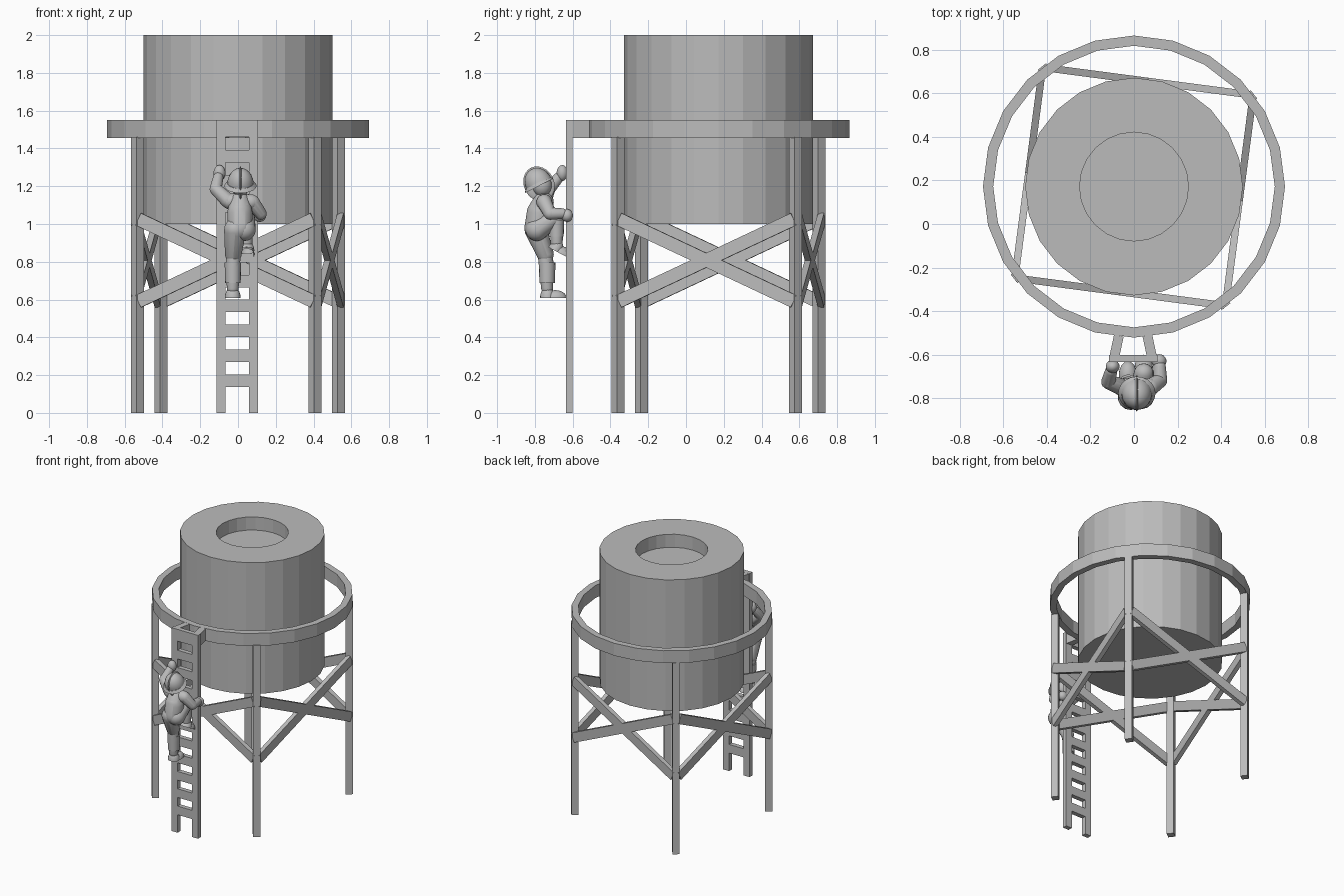
import bpy, bmesh, math
from mathutils import Vector, Matrix

old = bpy.data.objects.get("Cube")
if old:
    bpy.data.objects.remove(old, do_unlink=True)

GREY = (0.5, 0.5, 0.5, 1)
mat = bpy.data.materials.new("plain grey")
mat.use_nodes = True
mat.diffuse_color = GREY
mat.node_tree.nodes["Principled BSDF"].inputs["Base Color"].default_value = GREY

CY = 0.172          # tower axis in y
SIDES = 24


def finish(name, bm, smooth=False):
    bmesh.ops.recalc_face_normals(bm, faces=bm.faces)
    me = bpy.data.meshes.new(name)
    bm.to_mesh(me)
    bm.free()
    ob = bpy.data.objects.new(name, me)
    bpy.context.collection.objects.link(ob)
    me.materials.append(mat)
    if smooth:
        bpy.ops.object.select_all(action='DESELECT')
        ob.select_set(True)
        bpy.context.view_layer.objects.active = ob
        bpy.ops.object.shade_smooth_by_angle(angle=math.radians(40))
    return ob


def add_box(bm, center, size, rot=Matrix()):
    m = Matrix.Translation(center) @ rot @ Matrix.Diagonal((*size, 1))
    bmesh.ops.create_cube(bm, size=1, matrix=m)


def lathe(name, profile, closed=False):
    """Spin (radius, z) points around the tower axis."""
    bm = bmesh.new()
    rings = []
    for r, z in profile:
        ring = []
        for i in range(SIDES):
            a = math.tau * i / SIDES
            ring.append(bm.verts.new((r * math.cos(a), CY + r * math.sin(a), z)))
        rings.append(ring)
    pairs = list(zip(rings, rings[1:]))
    if closed:
        pairs.append((rings[-1], rings[0]))
    else:
        bm.faces.new(rings[0])
        bm.faces.new(rings[-1])
    for a, b in pairs:
        for i in range(SIDES):
            j = (i + 1) % SIDES
            bm.faces.new((a[i], a[j], b[j], b[i]))
    return finish(name, bm)


def limb(name, points):
    """Rounded tapering segments through (x, y, z, radius) points."""
    bm = bmesh.new()
    for p, q in zip(points, points[1:]):
        verts = []
        for x, y, z, r in (p, q):
            verts += bmesh.ops.create_uvsphere(
                bm, u_segments=14, v_segments=10, radius=r,
                matrix=Matrix.Translation((x, y, z)))["verts"]
        faces = {f for v in verts for f in v.link_faces}
        bmesh.ops.delete(bm, geom=list(faces), context='FACES_ONLY')
        res = bmesh.ops.convex_hull(bm, input=verts)
        junk = {g for k in ("geom_interior", "geom_unused") for g in res[k]
                if isinstance(g, bmesh.types.BMVert)}
        bmesh.ops.delete(bm, geom=list(junk), context='VERTS')
    return finish(name, bm, True)


def ball(name, center, size, tilt=0):
    bm = bmesh.new()
    m = (Matrix.Translation(center) @ Matrix.Rotation(math.radians(tilt), 4, 'X')
         @ Matrix.Diagonal((*size, 1)))
    bmesh.ops.create_uvsphere(bm, u_segments=18, v_segments=12, radius=1, matrix=m)
    return finish(name, bm, True)


# Tank with a round recess in its lid, and the hoop around it
lathe("tank", [(0.5, 1.0), (0.5, 2.0), (0.25, 2.0), (0.25, 1.9)])
lathe("hoop", [(0.694, 1.455), (0.694, 1.55), (0.647, 1.55), (0.647, 1.455)], True)

# Four legs, turned to face outward, and crossed braces between them
legs, braces = bmesh.new(), bmesh.new()
for k in range(4):
    a = math.radians(-52.5 + 90 * k)
    turn = Matrix.Rotation(a, 4, 'Z')
    pos = turn @ Vector((0.67, 0, 0.73)) + Vector((0, CY, 0))
    add_box(legs, pos, (0.05, 0.05, 1.46), turn)
    side = Matrix.Rotation(a + math.pi / 4, 4, 'Z')
    mid = side @ Vector((0.488, 0, 0.808)) + Vector((0, CY, 0))
    for s in (-1, 1):
        tilt = side @ Matrix.Rotation(s * math.radians(25), 4, 'X')
        add_box(braces, mid, (0.033, 1.03, 0.07), tilt)
finish("legs", legs)
finish("braces", braces)

# Ladder: rails, rungs, and two arms reaching the hoop
bm = bmesh.new()
LX, LY, LD = -0.004, -0.618, 0.034
for s in (-1, 1):
    add_box(bm, (LX + s * 0.086, LY, 0.775), (0.05, LD, 1.55))
    arm = Matrix.Rotation(s * math.radians(12), 4, 'Z')
    add_box(bm, (LX + s * 0.076, -0.562, 1.503), (0.045, 0.1, 0.093), arm)
for k in range(10):
    add_box(bm, (LX, LY, 0.17 + 0.132 * k), (0.13, LD, 0.066))
add_box(bm, (LX, LY, 1.505), (0.13, LD, 0.09))
finish("ladder", bm)

# Climber's body and head
limb("torso", [(0.01, -0.79, 0.98, 0.066), (0.01, -0.775, 1.06, 0.068),
               (0.01, -0.755, 1.115, 0.055)])
limb("shoulders", [(-0.045, -0.75, 1.12, 0.042), (0.07, -0.75, 1.115, 0.042)])
limb("neck", [(0.01, -0.755, 1.13, 0.032), (0.01, -0.765, 1.19, 0.032)])
ball("head", (0.012, -0.762, 1.205), (0.05, 0.052, 0.06))

# Helmet: domed cap, tilted brim and a crest
HC = Vector((0.013, -0.778, 1.212))
TILT = Matrix.Rotation(math.radians(27), 4, 'X')
bm = bmesh.new()
bmesh.ops.create_uvsphere(bm, u_segments=20, v_segments=12, radius=1,
                          matrix=Matrix.Diagonal((0.07, 0.073, 0.088, 1)))
bmesh.ops.bisect_plane(bm, geom=bm.verts[:] + bm.edges[:] + bm.faces[:],
                       plane_co=(0, 0, 0), plane_no=(0, 0, 1), clear_inner=True)
bmesh.ops.create_cone(bm, cap_ends=True, segments=20, radius1=0.086, radius2=0.07,
                      depth=0.018, matrix=Matrix.Translation((0, -0.004, 0)))
bmesh.ops.transform(bm, matrix=Matrix.Translation(HC) @ TILT, verts=bm.verts)
finish("helmet", bm, True)
ball("helmet_crest", HC, (0.011, 0.08, 0.096), 27)

# Raised arm on one side, lower arm holding the rail on the other
limb("raised_arm", [(-0.055, -0.75, 1.125, 0.04), (-0.118, -0.725, 1.185, 0.033),
                    (-0.105, -0.675, 1.245, 0.028)])
ball("raised_hand", (-0.098, -0.655, 1.27), (0.032, 0.03, 0.042))
limb("lower_arm", [(0.075, -0.75, 1.115, 0.04), (0.12, -0.72, 1.055, 0.033),
                   (0.118, -0.655, 1.055, 0.028)])
ball("lower_hand", (0.115, -0.63, 1.045), (0.034, 0.032, 0.034))

# Straight leg with a wide cuff
limb("straight_thigh", [(-0.015, -0.795, 0.97, 0.06), (-0.025, -0.745, 0.84, 0.045)])
limb("straight_shin", [(-0.025, -0.745, 0.84, 0.04), (-0.028, -0.735, 0.66, 0.032)])
# Bent leg stepping up
limb("bent_thigh", [(0.035, -0.79, 0.97, 0.06), (0.045, -0.685, 1.04, 0.045)])
limb("bent_shin", [(0.045, -0.685, 1.04, 0.038), (0.045, -0.685, 0.9, 0.032)])


def cuff(name, x, y, z, height, radius):
    bm = bmesh.new()
    bmesh.ops.create_cone(bm, cap_ends=True, segments=16, radius1=radius * 0.93,
                          radius2=radius, depth=height,
                          matrix=Matrix.Translation((x, y, z)))
    bmesh.ops.bevel(bm, geom=[e for e in bm.edges if e.calc_face_angle(0) > 1],
                    offset=0.01, segments=2, affect='EDGES')
    finish(name, bm, True)


cuff("straight_cuff", -0.027, -0.735, 0.742, 0.13, 0.044)
cuff("bent_cuff", 0.045, -0.685, 0.975, 0.1, 0.04)


def boot(name, heel, tilt):
    """Rounded boot pointing to +y, cut flat at the sole."""
    bm = bmesh.new()
    for y, sy, sz in ((0.035, 0.04, 0.06), (0.075, 0.062, 0.042)):
        bmesh.ops.create_uvsphere(
            bm, u_segments=16, v_segments=10, radius=1,
            matrix=Matrix.Translation((0, y, 0)) @ Matrix.Diagonal((0.042, sy, sz, 1)))
    cut = bmesh.ops.bisect_plane(bm, geom=bm.verts[:] + bm.edges[:] + bm.faces[:],
                                 plane_co=(0, 0, 0), plane_no=(0, 0, 1),
                                 clear_inner=True)
    edges = [g for g in cut["geom_cut"] if isinstance(g, bmesh.types.BMEdge)]
    bmesh.ops.holes_fill(bm, edges=edges)
    m = Matrix.Translation(heel) @ Matrix.Rotation(math.radians(tilt), 4, 'X')
    bmesh.ops.transform(bm, matrix=m, verts=bm.verts)
    finish(name, bm, True)


boot("straight_boot", (-0.028, -0.768, 0.608), 0)
boot("bent_boot", (0.045, -0.725, 0.875), -28)
